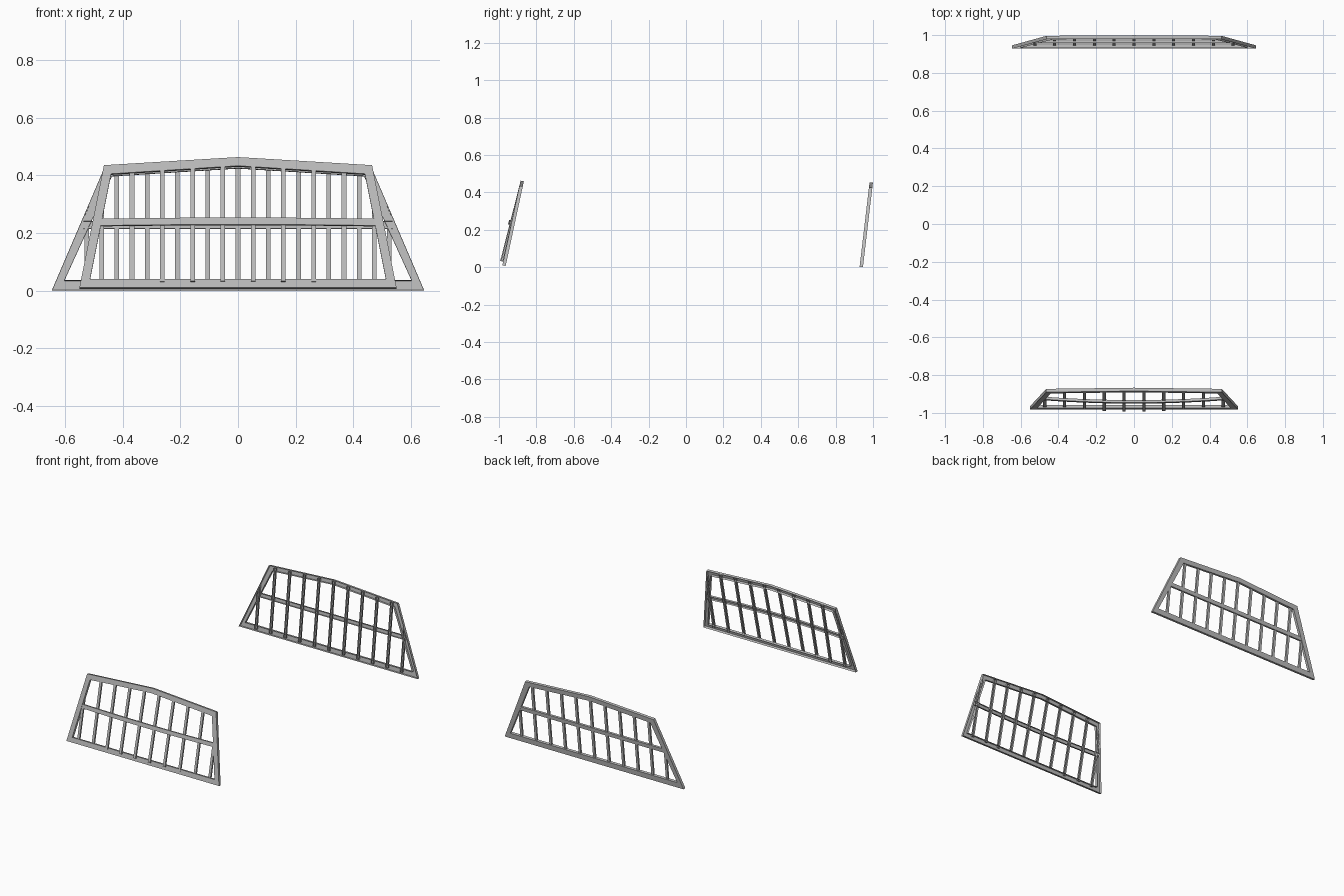
import bpy
import bmesh

cube = bpy.data.objects.get("Cube")
if cube:
    bpy.data.objects.remove(cube, do_unlink=True)

GREY = (0.5, 0.5, 0.5, 1.0)
metal = bpy.data.materials.new("grey_metal")
metal.use_nodes = True
metal.diffuse_color = GREY
metal.node_tree.nodes["Principled BSDF"].inputs["Base Color"].default_value = GREY


class Panel:
    """A leaning plane; 'side' is the y direction its pressed outer face looks."""

    def __init__(self, name, side, y0, slope):
        self.name, self.side, self.y0, self.slope = name, side, y0, slope

    def point(self, x, z, out):
        # out > 0 moves outward along the panel normal
        k = (1 + self.slope ** 2) ** -0.5
        return (x, self.y0 + self.slope * z + self.side * out * k,
                z - self.side * out * self.slope * k)

    def finish(self, bm, part):
        bmesh.ops.recalc_face_normals(bm, faces=bm.faces)
        mesh = bpy.data.meshes.new(f"{self.name}_{part}")
        bm.to_mesh(mesh)
        bm.free()
        mesh.materials.append(metal)
        obj = bpy.data.objects.new(mesh.name, mesh)
        bpy.context.collection.objects.link(obj)

    def frame(self, outer, inner, depth):
        # Ring-shaped channel, open on the hidden side
        bm = bmesh.new()
        rows = []
        for loop, out in ((outer, -depth), (outer, 0), (inner, 0), (inner, -depth)):
            rows.append([bm.verts.new(self.point(x, z, out)) for x, z in loop])
        n = len(outer)
        for a, b in zip(rows, rows[1:]):
            for i in range(n):
                j = (i + 1) % n
                bm.faces.new((a[i], a[j], b[j], b[i]))
        self.finish(bm, "frame")

    def channels(self, part, strips, depth):
        # Each strip is a list of cross pairs ((x, z, out), (x, z, out))
        bm = bmesh.new()
        for strip in strips:
            rows = []
            for a, b in strip:
                pts = ((a, -depth), (a, 0), (b, 0), (b, -depth))
                rows.append([bm.verts.new(self.point(p[0], p[1], p[2] + d))
                             for p, d in pts])
            for r, s in zip(rows, rows[1:]):
                for i in range(3):
                    bm.faces.new((r[i], r[i + 1], s[i + 1], s[i]))
            for cap in (rows[0], rows[-1]):
                bm.faces.new(cap)
        self.finish(bm, part)


def outline(foot, z0, corner, z1, apex):
    return [(-foot, z0), (foot, z0), (corner, z1), (0, apex), (-corner, z1)]


def top_limit(loop, x):
    # Height of the outline above a given x
    foot, corner, peak = loop[1], loop[2], loop[3]
    ax = abs(x)
    if ax > corner[0]:
        t = (foot[0] - ax) / (foot[0] - corner[0])
        return foot[1] + t * (corner[1] - foot[1])
    return peak[1] + ax / corner[0] * (corner[1] - peak[1])


def build(panel, outer, inner, bar_xs, bar_foot, bar_out, rail, rail_out):
    panel.frame(outer, inner, 0.018)

    # Upright bars, cut off inside the frame channel
    half = 0.008
    bars = []
    for x in bar_xs:
        strip = []
        for end in (0, 1):
            pair = []
            for edge in (x - half, x + half):
                z = top_limit(outer, edge) - 0.008 if end else bar_foot
                pair.append((edge, z, bar_out(x, z)))
            strip.append(pair)
        bars.append(strip)
    panel.channels("upright_bars", bars, 0.012)

    # Horizontal rail across the middle
    reach, low, high = rail
    steps = 10
    xs = [reach * (2 * i / steps - 1) for i in range(steps + 1)]
    strip = [((x, low, rail_out(x)), (x, high, rail_out(x))) for x in xs]
    panel.channels("middle_rail", [strip], 0.014)


SPACING = 0.105


def front_bar_out(x, z):
    # Bars bow outward at the centre, most strongly at the foot
    bow = max(0.018 - 0.2 * x * x, -0.006)
    return bow * (1 - 2 * z) - 0.004 * z if bow > 0 else bow


# Front guard, slightly bowed
build(Panel("front_guard", -1, -0.984, 0.215),
      outline(0.55, 0.01, 0.465, 0.435, 0.463),
      outline(0.513, 0.04, 0.44, 0.405, 0.433),
      [(i - 4.5) * SPACING for i in range(10)], 0.03, front_bar_out,
      (0.492, 0.226, 0.25), lambda x: 0.016 - 0.08 * x * x)

# Rear guard, flat and wider at the foot
build(Panel("rear_guard", 1, 0.946, 0.118),
      outline(0.645, 0.0, 0.463, 0.425, 0.452),
      outline(0.602, 0.034, 0.437, 0.396, 0.423),
      [(i - 5) * SPACING for i in range(11)], 0.012, lambda x, z: -0.005,
      (0.535, 0.214, 0.239), lambda x: -0.002)
